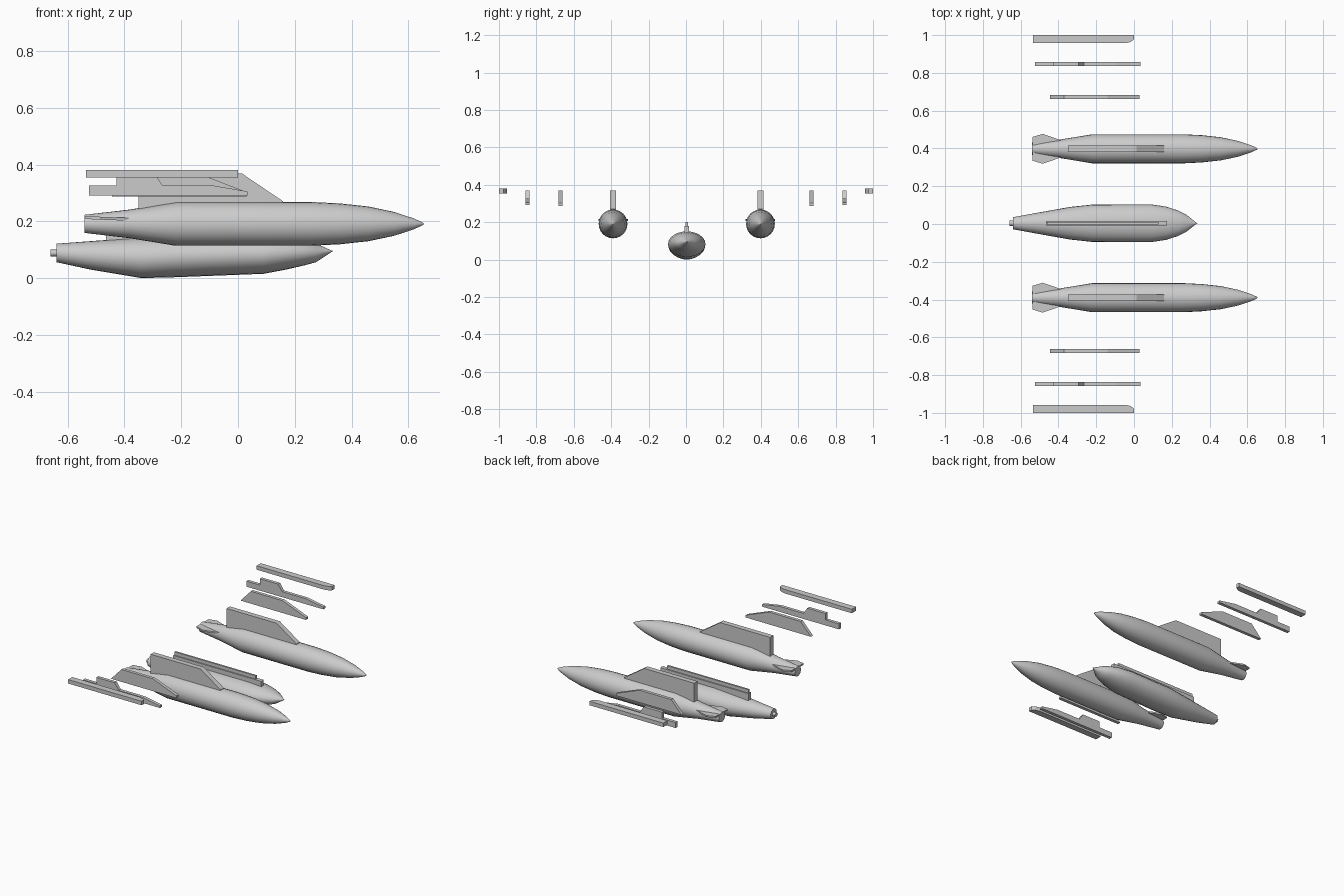
import bpy, bmesh
from math import sin, cos, pi, radians

if "Cube" in bpy.data.objects:
    bpy.data.objects.remove(bpy.data.objects["Cube"])

CY = 0.004  # slight sideways offset of the store bodies


def finish(name, bm, smooth=False):
    bmesh.ops.recalc_face_normals(bm, faces=bm.faces)
    me = bpy.data.meshes.new(name)
    bm.to_mesh(me)
    bm.free()
    ob = bpy.data.objects.new(name, me)
    bpy.context.collection.objects.link(ob)
    if smooth:
        bpy.ops.object.select_all(action='DESELECT')
        bpy.context.view_layer.objects.active = ob
        ob.select_set(True)
        bpy.ops.object.shade_smooth_by_angle(angle=radians(30))
    return ob


def loft(name, stations, y, n=24):
    """Body along x from stations (x, half width, bottom z, top z)."""
    bm = bmesh.new()
    rings = []
    for x, w, lo, hi in stations:
        c, h = (lo + hi) / 2, (hi - lo) / 2
        rings.append([bm.verts.new((x, y + w * cos(2 * pi * i / n), c + h * sin(2 * pi * i / n)))
                      for i in range(n)])
    for a, b in zip(rings, rings[1:]):
        for i in range(n):
            j = (i + 1) % n
            bm.faces.new((a[i], a[j], b[j], b[i]))
    bm.faces.new(rings[0])
    bm.faces.new(rings[-1])
    bmesh.ops.remove_doubles(bm, verts=bm.verts, dist=1e-5)
    return finish(name, bm, True)


def plate(name, profile, to3d, depth):
    """Extrude a 2D profile; to3d maps (a, b, offset) to a point."""
    bm = bmesh.new()
    f = [[bm.verts.new(to3d(a, b, d)) for a, b in profile] for d in depth]
    n = len(profile)
    bm.faces.new(f[0])
    bm.faces.new(f[1])
    for i in range(n):
        j = (i + 1) % n
        bm.faces.new((f[0][i], f[0][j], f[1][j], f[1][i]))
    return finish(name, bm)


def upright(name, profile, y, width):
    return plate(name, profile, lambda x, z, d: (x, y + d, z), (-width / 2, width / 2))


# Wing tank profile: x, radius
tank = [(-0.54, 0.032), (-0.385, 0.050), (-0.22, 0.077), (0.26, 0.077), (0.36, 0.072),
        (0.46, 0.061), (0.55, 0.042), (0.62, 0.019), (0.65, 0.005), (0.655, 0.001)]

for side, s in (("left", 1), ("right", -1)):
    y = s * 0.394 + CY
    # Wing tank body
    loft(f"wing_tank_{side}", [(x, r, 0.195 - r, 0.195 + r) for x, r in tank], y)
    # Tail fins on the tank
    for k, f in (("outer", 1), ("inner", -1)):
        plate(f"tank_fin_{side}_{k}",
              [(-0.537, 0.02), (-0.537, 0.063), (-0.483, 0.079), (-0.385, 0.045), (-0.385, 0.02)],
              lambda x, w, d: (x, y + s * f * w, 0.214 + d - 0.04 * (x + 0.46)), (-0.005, 0.005))
    # Swept tank pylon
    upright(f"tank_pylon_{side}",
            [(-0.35, 0.235), (-0.35, 0.373), (0.013, 0.373), (0.158, 0.275), (0.158, 0.26)], y, 0.034)
    # Middle pylon
    upright(f"middle_pylon_{side}",
            [(-0.445, 0.292), (-0.37, 0.373), (-0.14, 0.373), (0.03, 0.307), (0.03, 0.292)],
            s * 0.672, 0.021)
    # Outer launch rail with its pylon
    upright(f"outer_pylon_rail_{side}",
            [(-0.525, 0.295), (-0.525, 0.331), (-0.428, 0.331), (-0.428, 0.373), (-0.295, 0.373),
             (-0.266, 0.331), (-0.093, 0.331), (0.034, 0.309), (0.034, 0.295)], s * 0.848, 0.021)
    # Wing tip rail, chamfered on the inboard front corner
    plate(f"tip_rail_{side}",
          [(-0.535, 1.0), (-0.535, 0.957), (-0.045, 0.957), (-0.018, 0.964), (0.0, 0.977), (0.0, 1.0)],
          lambda x, w, z: (x, s * w, z), (0.358, 0.384))

# Centre tank: x, half width, bottom, top
loft("centre_tank", [
    (-0.64, 0.032, 0.060, 0.125), (-0.52, 0.054, 0.034, 0.134), (-0.34, 0.086, 0.004, 0.147),
    (-0.22, 0.099, 0.007, 0.155), (0.09, 0.100, 0.019, 0.155), (0.17, 0.088, 0.034, 0.149),
    (0.235, 0.067, 0.049, 0.138), (0.275, 0.047, 0.060, 0.126), (0.33, 0.003, 0.096, 0.101),
    (0.335, 0.001, 0.098, 0.100)], CY)
# Tail nozzle
loft("tail_nozzle", [(-0.66, 0.014, 0.080, 0.104), (-0.63, 0.014, 0.080, 0.104)], CY, 16)
# Stepped centre pylon
upright("centre_pylon_base", [(-0.465, 0.13), (-0.465, 0.183), (0.175, 0.183), (0.175, 0.13)], CY, 0.026)
upright("centre_pylon_top", [(-0.46, 0.175), (-0.46, 0.205), (0.13, 0.205), (0.13, 0.175)], CY, 0.012)

# Ground the lowest point on z = 0
for ob in bpy.context.collection.objects:
    ob.location.z = -0.004
